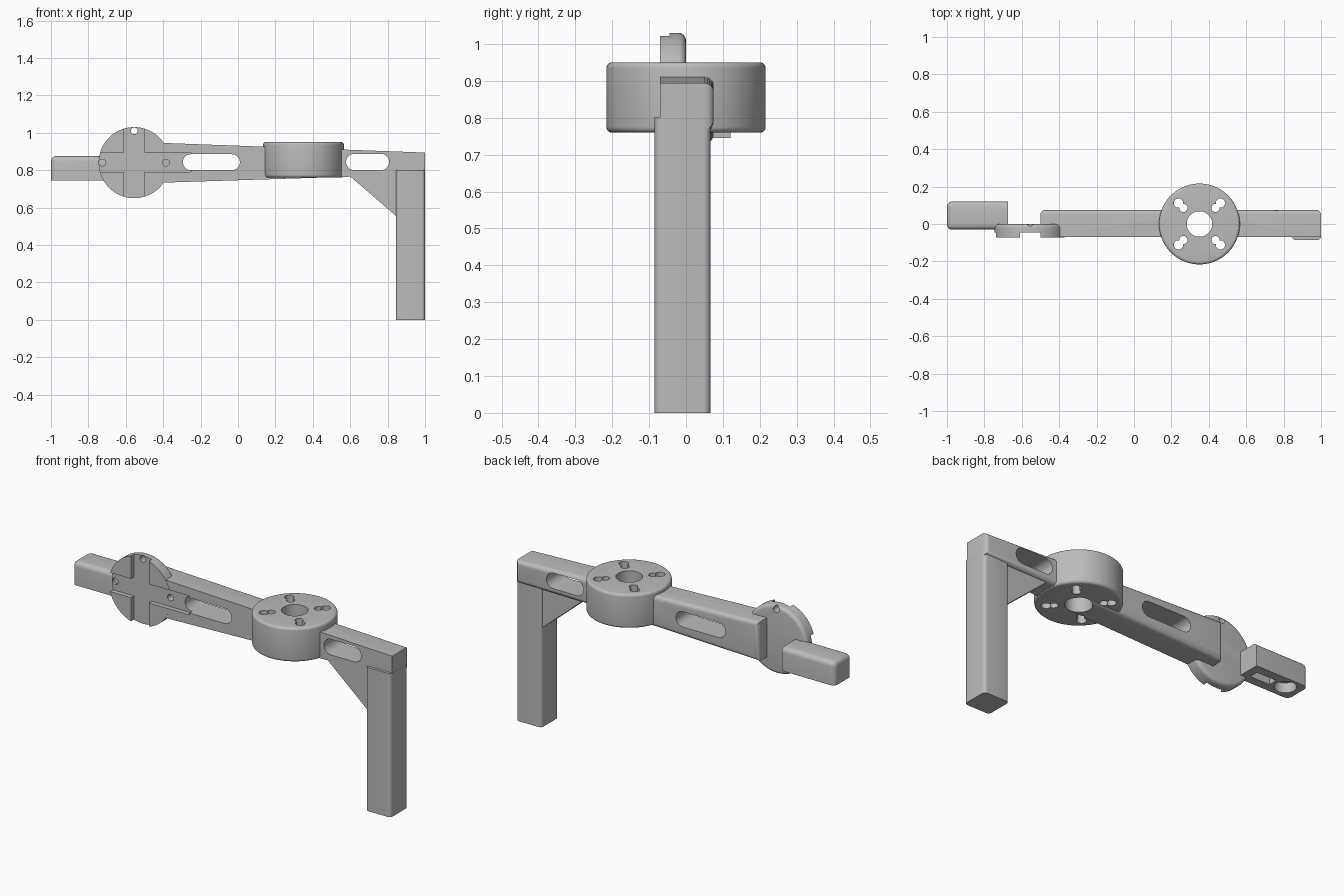
import bpy, bmesh, math

cube = bpy.data.objects.get("Cube")
if cube:
    bpy.data.objects.remove(cube)

grey = bpy.data.materials.new("plain_grey")
grey.use_nodes = True
grey.diffuse_color = (0.5, 0.5, 0.5, 1)
grey.node_tree.nodes["Principled BSDF"].inputs["Base Color"].default_value = (0.5, 0.5, 0.5, 1)


def circle(cx, cy, r, n=32):
    return [(cx + r * math.cos(math.tau * i / n), cy + r * math.sin(math.tau * i / n))
            for i in range(n)]


def rect(x0, x1, y0, y1):
    return [(x0, y0), (x1, y0), (x1, y1), (x0, y1)]


def stadium(x0, x1, z0, z1, n=16):
    r, cz = (z1 - z0) / 2, (z0 + z1) / 2
    pts = []
    for cx, start in ((x1 - r, -math.pi / 2), (x0 + r, math.pi / 2)):
        for i in range(n + 1):
            a = start + math.pi * i / n
            pts.append((cx + r * math.cos(a), cz + r * math.sin(a)))
    return pts


def prism(name, outline, axis, lo, hi, round_edge=None, radius=0.02):
    """Extrude an outline along y or z, then round the edges chosen by a rule."""
    bm = bmesh.new()
    place = (lambda p, d: (p[0], d, p[1])) if axis == "y" else (lambda p, d: (p[0], p[1], d))
    base = [bm.verts.new(place(p, lo)) for p in outline]
    top = [bm.verts.new(place(p, hi)) for p in outline]
    bm.faces.new(base)
    bm.faces.new(top)
    for i in range(len(base)):
        j = (i + 1) % len(base)
        bm.faces.new((base[i], base[j], top[j], top[i]))
    bmesh.ops.recalc_face_normals(bm, faces=bm.faces)
    if round_edge:
        edges = [e for e in bm.edges if round_edge(e.verts[0].co, e.verts[1].co)]
        bmesh.ops.bevel(bm, geom=edges, offset=radius, offset_type='OFFSET', segments=5,
                        profile=0.5, affect='EDGES', clamp_overlap=True)
    mesh = bpy.data.meshes.new(name)
    bm.to_mesh(mesh)
    bm.free()
    mesh.materials.append(grey)
    obj = bpy.data.objects.new(name, mesh)
    bpy.context.collection.objects.link(obj)
    return obj


def carve(obj, cutters):
    """Subtract every cutter (outline, axis, low, high) from a part."""
    for c in cutters:
        tool = prism("cutter", *c)
        tool.hide_render = True
        mod = obj.modifiers.new("cut", 'BOOLEAN')
        mod.operation = 'DIFFERENCE'
        mod.solver = 'EXACT'
        mod.object = tool
        bpy.context.view_layer.objects.active = obj
        bpy.ops.object.modifier_apply(modifier=mod.name)
        bpy.data.objects.remove(tool)


FRONT, BACK = -0.07, 0.075
DISC_X, DISC_Z = -0.555, 0.84
HUB_X = 0.35

# Cutters shared between parts
cross = [(rect(DISC_X - 0.055, DISC_X + 0.055, 0.5, 1.2), "y", -0.2, -0.045),
         (rect(-0.9, -0.25, 0.79, 0.895), "y", -0.2, -0.045)]
pin_holes = [(circle(DISC_X + dx, DISC_Z + dz, 0.018), "y", -0.2, 0.005)
             for dx, dz in ((0, 0.17), (-0.17, 0), (0.17, 0))]
hub_holes = [(circle(HUB_X, 0, 0.068, 48), "z", 0.5, 1.2)]
for sx in (-1, 1):
    for sy in (-1, 1):
        for d, r in ((0.112, 0.025), (0.086, 0.022)):
            hub_holes.append((circle(HUB_X + sx * d, sy * d, r, 24), "z", 0.5, 1.2))

# Tapered arm, rounded along its back
arm = prism("arm", [(-0.5, 0.73), (0.6, 0.765), (0.999, 0.77), (0.999, 0.894), (-0.5, 0.949)],
            "y", FRONT, BACK, lambda a, b: min(a.y, b.y) > BACK - 0.001, 0.024)
carve(arm, [(stadium(-0.295, 0.01, 0.8, 0.885), "y", -0.2, 0.2),
            (stadium(0.578, 0.808, 0.8, 0.887), "y", -0.2, 0.2),
            cross[1], pin_holes[2]] + hub_holes)

# Round mounting disc with a cross-shaped recess
disc = prism("mounting_disc", circle(DISC_X, DISC_Z, 0.19, 96), "y", FRONT - 0.001, 0.0,
             lambda a, b: min(a.y, b.y) > -0.001, 0.02)
carve(disc, cross + pin_holes)

# Hub with centre bore and keyhole pairs
hub = prism("hub", circle(HUB_X, 0, 0.216, 96), "z", 0.76, 0.95,
            lambda a, b: abs(a.z - b.z) < 0.001, 0.015)
carve(hub, hub_holes)

# Leg with rounded upright edges
leg = prism("leg", rect(0.845, 1.0, -0.085, 0.066), "z", 0, 0.8,
            lambda a, b: abs(a.z - b.z) > 0.1, 0.018)

# Triangular brace between arm and leg
brace = prism("brace", [(0.598, 0.768), (0.86, 0.768), (0.86, 0.542)], "y", FRONT + 0.001, 0.055)

# End block with a pocket underneath
block = prism("end_block", rect(-1.0, -0.675, -0.03, 0.12), "z", 0.745, 0.875,
              lambda a, b: max(a.z, b.z) > 0.8 and min(a.x, b.x) < -0.9, 0.027)
carve(block, [(circle(-0.915, 0.05, 0.055), "z", 0.7, 0.8),
              (rect(-0.84, -0.72, 0.02, 0.07), "z", 0.7, 0.79)])

# Smooth the curved surfaces, keep corners crisp
bpy.ops.object.select_all(action='DESELECT')
for part in (arm, disc, hub, leg, brace, block):
    part.select_set(True)
bpy.context.view_layer.objects.active = arm
bpy.ops.object.shade_smooth_by_angle(angle=math.radians(30))
